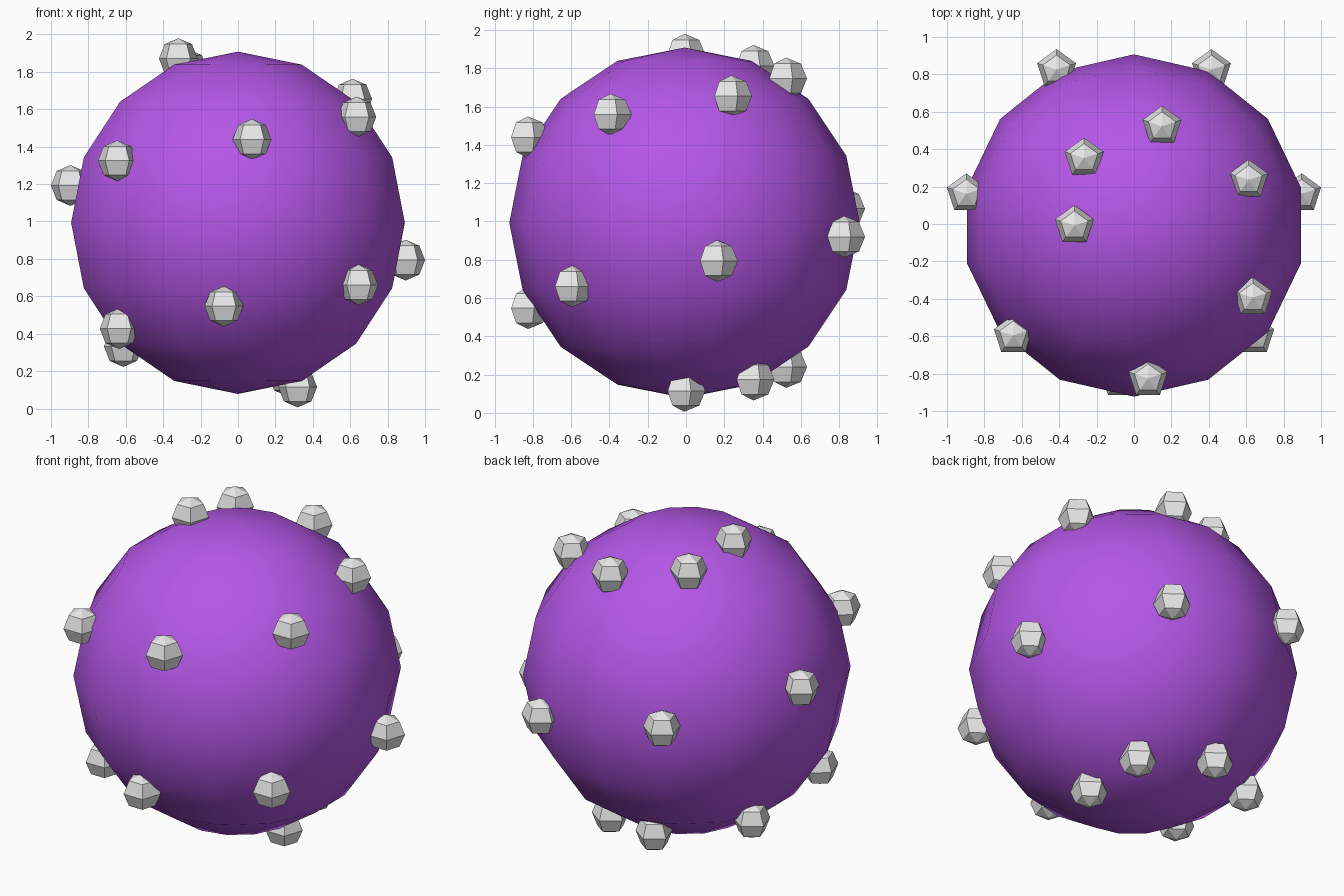
import bpy
import bmesh
from mathutils import Vector

if "Cube" in bpy.data.objects:
    bpy.data.objects.remove(bpy.data.objects["Cube"], do_unlink=True)


def make_material(name, rgb):
    mat = bpy.data.materials.new(name)
    mat.use_nodes = True
    color = (*rgb, 1.0)
    mat.diffuse_color = color
    mat.node_tree.nodes["Principled BSDF"].inputs["Base Color"].default_value = color
    return mat


def make_ball(name, segments, rings, radius, location, material, smooth):
    mesh = bpy.data.meshes.new(name)
    bm = bmesh.new()
    bmesh.ops.create_uvsphere(bm, u_segments=segments, v_segments=rings, radius=radius)
    for face in bm.faces:
        face.smooth = smooth
    bm.to_mesh(mesh)
    bm.free()
    mesh.materials.append(material)
    obj = bpy.data.objects.new(name, mesh)
    obj.location = location
    bpy.context.collection.objects.link(obj)
    return obj


purple = make_material("purple", (0.48, 0.10, 0.84))
light_grey = make_material("light grey", (0.8, 0.8, 0.8))

# Large smooth body
center = Vector((0, -0.008, 0.993))
make_ball("body", 14, 8, 0.915, center, purple, True)

# Directions of the studs; each has a twin turned half a circle about the y axis
directions = [
    (0.075, -0.815, 0.445),
    (-0.648, -0.59, 0.333),
    (0.638, -0.387, 0.568),
    (-0.318, 0.0, 0.875),
    (-0.898, 0.17, 0.2),
    (0.61, 0.243, 0.658),
    (-0.267, 0.361, 0.82),
    (0.15, 0.532, 0.755),
    (-0.412, 0.83, 0.073),
]

# Small faceted studs half sunk into the body
for i, (x, y, z) in enumerate(directions, 1):
    for side, sign in (("upper", 1), ("lower", -1)):
        offset = Vector((sign * x, y, sign * z)).normalized() * 0.934
        make_ball(f"{side}_stud_{i}", 5, 4, 0.109, center + offset, light_grey, False)
